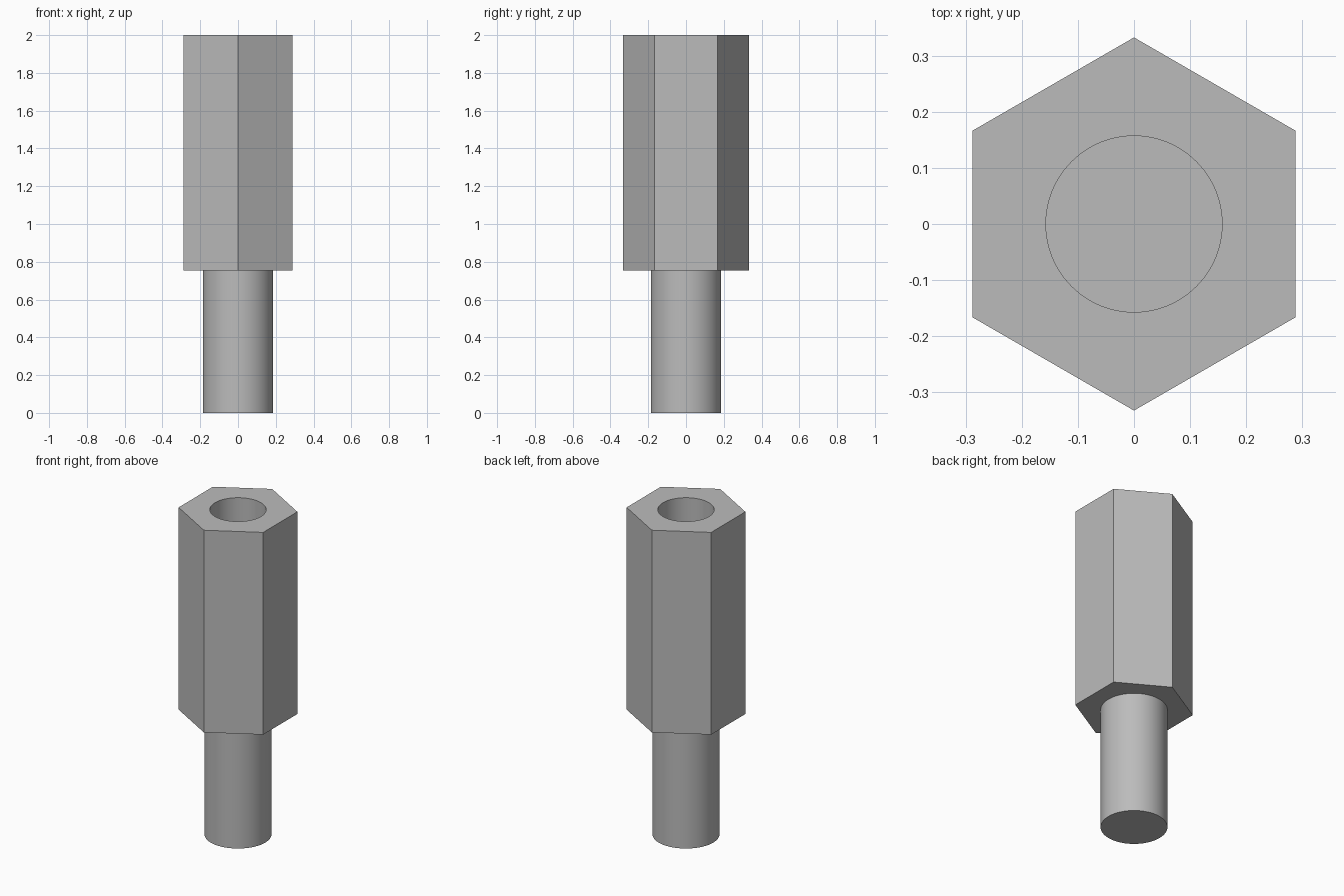
import bpy
import math

cube = bpy.data.objects.get("Cube")
if cube:
    bpy.data.objects.remove(cube, do_unlink=True)

TOP = 2.0
SHOULDER = 0.755
HOLE_DEPTH = 0.75

metal = bpy.data.materials.new("plain grey metal")
metal.use_nodes = True
grey = (0.5, 0.5, 0.5, 1.0)
metal.diffuse_color = grey
metal.node_tree.nodes["Principled BSDF"].inputs["Base Color"].default_value = grey


def prism(name, sides, radius, bottom, top, turn=0.0):
    """Upright closed prism between two heights."""
    bpy.ops.mesh.primitive_cylinder_add(
        vertices=sides, radius=radius, depth=top - bottom,
        location=(0, 0, (bottom + top) / 2), rotation=(0, 0, turn))
    obj = bpy.context.object
    obj.name = name
    bpy.ops.object.transform_apply(location=True, rotation=True, scale=True)
    obj.data.materials.append(metal)
    return obj


def smooth(obj):
    bpy.ops.object.select_all(action="DESELECT")
    obj.select_set(True)
    bpy.context.view_layer.objects.active = obj
    bpy.ops.object.shade_smooth_by_angle(angle=math.radians(30))


# Hexagonal body, with corners at front and back
body = prism("hex_body", 6, 0.3325, SHOULDER, TOP)

# Blind round hole sunk into the top of the body
cutter = prism("hole_cutter", 96, 0.157, TOP - HOLE_DEPTH, TOP + 0.1)
cutter.hide_render = True
cut = body.modifiers.new("hole", "BOOLEAN")
cut.operation = "DIFFERENCE"
cut.solver = "EXACT"
cut.object = cutter
bpy.context.view_layer.objects.active = body
bpy.ops.object.modifier_apply(modifier=cut.name)
bpy.data.objects.remove(cutter, do_unlink=True)
smooth(body)

# Round stud below the body
stud = prism("round_stud", 96, 0.1865, 0.0, SHOULDER)
smooth(stud)
